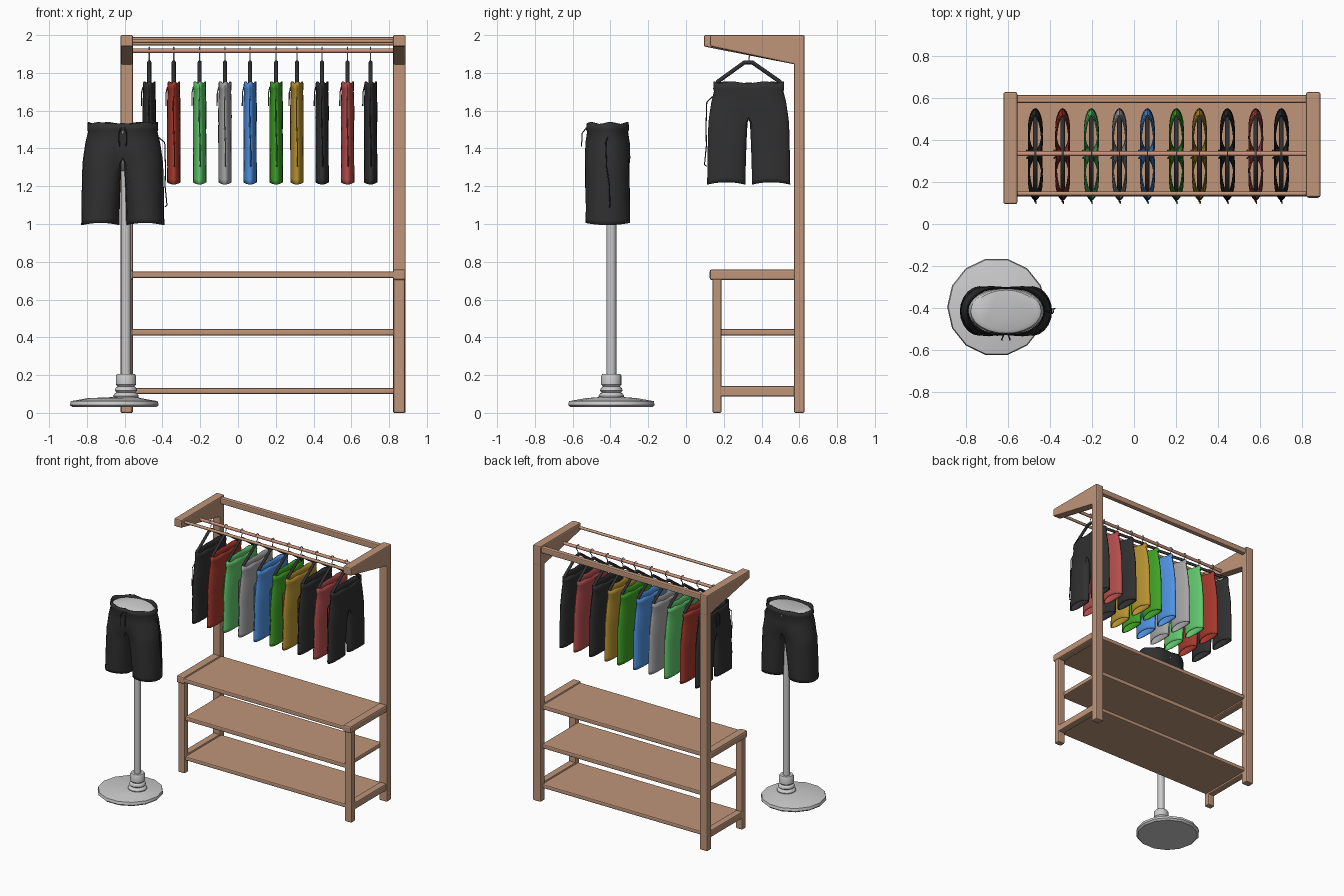
import bpy, bmesh, math
from math import sin, cos, pi, exp

if "Cube" in bpy.data.objects:
    bpy.data.objects.remove(bpy.data.objects["Cube"])


def mat(name, rgb):
    m = bpy.data.materials.new(name)
    m.diffuse_color = (*rgb, 1)
    m.use_nodes = True
    m.node_tree.nodes["Principled BSDF"].inputs["Base Color"].default_value = m.diffuse_color
    return m


WOOD = mat("wood", (.52, .30, .19))
ROD = mat("rod_wood", (.58, .29, .2))
BLACK = mat("black", (.03, .03, .03))
RED = mat("red", (.38, .04, .025))
MINT = mat("mint", (.12, .58, .15))
GREY = mat("grey", (.38, .38, .38))
BLUE = mat("blue", (.08, .29, .76))
GREEN = mat("green", (.05, .36, .02))
GOLD = mat("gold", (.48, .29, .03))
ROSE = mat("rose", (.46, .075, .075))


def finish(name, bm, m=None, smooth=None):
    bmesh.ops.recalc_face_normals(bm, faces=bm.faces)
    me = bpy.data.meshes.new(name)
    bm.to_mesh(me)
    bm.free()
    ob = bpy.data.objects.new(name, me)
    bpy.context.collection.objects.link(ob)
    if m:
        me.materials.append(m)
    if smooth:
        bpy.ops.object.select_all(action='DESELECT')
        ob.select_set(True)
        bpy.context.view_layer.objects.active = ob
        bpy.ops.object.shade_smooth_by_angle(angle=math.radians(smooth))
    return ob


def prism(name, profile, x0, x1, bevel=.008):
    """Extrude a (y, z) outline along x, with softened edges."""
    bm = bmesh.new()
    a = [bm.verts.new((x0, y, z)) for y, z in profile]
    b = [bm.verts.new((x1, y, z)) for y, z in profile]
    n = len(a)
    bm.faces.new(a)
    bm.faces.new(b[::-1])
    for i in range(n):
        bm.faces.new((a[i], a[(i + 1) % n], b[(i + 1) % n], b[i]))
    ob = finish(name, bm, WOOD)
    mod = ob.modifiers.new("soft", 'BEVEL')
    mod.width = bevel
    mod.segments = 2
    return ob


def box(name, x0, x1, y0, y1, z0, z1, bevel=.008):
    return prism(name, [(y0, z0), (y1, z0), (y1, z1), (y0, z1)], x0, x1, bevel)


def tube(name, pts, r, m=None):
    cu = bpy.data.curves.new(name, 'CURVE')
    cu.dimensions = '3D'
    cu.bevel_depth = r
    cu.bevel_resolution = 2
    cu.use_fill_caps = True
    sp = cu.splines.new('POLY')
    sp.points.add(len(pts) - 1)
    for p, c in zip(sp.points, pts):
        p.co = (*c, 1)
    ob = bpy.data.objects.new(name, cu)
    bpy.context.collection.objects.link(ob)
    if m:
        cu.materials.append(m)
    return ob


def stack(name, rings, n, smooth=30):
    """Capped stack of ellipses (x, y, rx, ry, z)."""
    bm = bmesh.new()
    rows = [[bm.verts.new((x + rx * cos(2 * pi * i / n), y + ry * sin(2 * pi * i / n), z))
             for i in range(n)] for x, y, rx, ry, z in rings]
    bm.faces.new(rows[0][::-1])
    bm.faces.new(rows[-1])
    for a, b in zip(rows, rows[1:]):
        for i in range(n):
            bm.faces.new((a[i], a[(i + 1) % n], b[(i + 1) % n], b[i]))
    return finish(name, bm, None, smooth)


# Open-ended shorts: hip rings that split into two leg tubes
def shorts(name, loc, rot, squash, m):
    bm = bmesh.new()
    N, H, CR = 32, 16, .35

    def ring_pt(i, a, b, pinch):
        t = 2 * pi * i / N
        x = a * sin(t)
        y = -b * cos(t) * (1 - pinch * exp(-(x / .06) ** 2))
        return x, y

    def vert(x, y, z):
        return bm.verts.new((x, y * squash, z))

    hips = [(.535, .186, .122, .1), (.50, .188, .125, .1), (.488, .184, .119, .1),
            (.43, .198, .13, .12), (CR, .21, .135, .22)]
    rows = []
    for k, (z, a, b, p) in enumerate(hips):
        row = []
        for i in range(N):
            x, y = ring_pt(i, a, b, p)
            wave = .005 * sin(5 * i) if k == 0 else 0
            row.append(vert(x, y, z + wave))
        rows.append(row)
    for a, b in zip(rows, rows[1:]):
        for i in range(N):
            bm.faces.new((a[i], a[(i + 1) % N], b[(i + 1) % N], b[i]))
    base = rows[-1]
    crotch = [vert(0, .105 * f, CR - .012) for f in (.55, 0, -.55)]
    for s in (1, -1):
        prev = [base[s * i % N] for i in range(H + 1)] + crotch
        start = [(v.co.x * s, v.co.y / squash) for v in prev]
        M = len(prev)
        for t in (.08, .2, .45, .75, .93, 1):
            e = t ** .45
            cur = []
            for i in range(M):
                ph = -.8 + i / H * (pi + 1.6) if i <= H else pi + .8 + (i - H) / 4 * (pi - 1.6)
                hx, hy = .119 + .101 * sin(ph), -.118 * cos(ph)
                fold = 1 + .015 * sin(3 * ph + 6 * t)
                x = start[i][0] * (1 - e) + hx * e
                y = (start[i][1] * (1 - e) + hy * e) * fold
                hem = .006 * cos(2 * ph) if t > .9 else 0
                cur.append(vert(s * x, y, CR * (1 - t) + hem))
            for i in range(M):
                bm.faces.new((prev[i], prev[(i + 1) % M], cur[(i + 1) % M], cur[i]))
            prev = cur
    ob = finish(name, bm, m, 50)
    ob.location = loc
    ob.rotation_euler.z = rot
    sol = ob.modifiers.new("cloth", 'SOLIDIFY')
    sol.thickness = .005
    # zip pull cord on the side and drawstrings at the front
    f = squash
    trims = [("side_cord", [(.19, 0, .46), (.222, -.01, .43), (.226, -.005, .3),
                            (.224, .01, .2), (.234, .012, .1), (.222, .01, .09)])]
    for s in (-1, 1):
        trims.append(("drawstring", [(s * .01, -.112 * f, .51), (s * .02, -.135 * f, .48),
                                     (s * .018, -.138 * f, .41)]))
    for part, pts in trims:
        t = tube(name + "_" + part, [(x, y * (f if part == "side_cord" else 1), z)
                                     for x, y, z in pts], .003, m)
        t.location = loc
        t.rotation_euler.z = rot
    return ob


# Rack side frames
for side, x0, x1, tip in (("left", -.622, -.556, .095), ("right", .82, .888, .128)):
    box(side + "_back_post", x0, x1, .572, .627, 0, 1.99)
    box(side + "_front_leg", x0 + .004, x1 - .004, .14, .188, 0, .71)
    box(side + "_top_shelf_rail", x0, x1, .125, .58, .703, .76, .012)
    box(side + "_bottom_rail", x0 + .006, x1 - .006, .15, .58, .088, .142)
    prism(side + "_top_arm", [(tip, 1.94), (tip, 2), (.628, 2), (.628, 1.845), (.575, 1.845)],
          x0, x1)

# Shelves and rails
for name, z0, z1, y0 in (("top_shelf", .715, .748, .13), ("middle_shelf", .41, .444, .15),
                         ("bottom_shelf", .1, .131, .15)):
    box(name, -.565, .83, y0, .6, z0, z1)
box("top_back_rail", -.565, .83, .577, .615, 1.945, 1.99)
tube("front_rod", [(-.57, .145, 1.968), (.83, .145, 1.968)], .011, WOOD)
tube("hanging_rod", [(-.57, .335, 1.917), (.83, .335, 1.917)], .012, ROD)

# Hangers and hanging shorts
row = [(-.47, BLACK), (-.34, RED), (-.203, MINT), (-.069, GREY), (.064, BLUE),
       (.202, GREEN), (.312, GOLD), (.445, BLACK), (.58, ROSE), (.702, BLACK)]
for k, (x, m) in enumerate(row):
    shorts(f"hanging_shorts_{k}", (x, .332, 1.215), -pi / 2, .3, m)
    tube(f"hanger_{k}", [(x, .155, 1.715), (x, .17, 1.755), (x, .31, 1.856), (x, .35, 1.856),
                         (x, .495, 1.755), (x, .51, 1.715)], .011, BLACK)
    hook = [(x, .332, 1.86), (x, .335, 1.885)]
    hook += [(x, .335 + .019 * sin(a), 1.917 - .019 * cos(a))
             for a in [.4 + j * .55 for j in range(8)]]
    tube(f"hanger_hook_{k}", hook, .003, GREY)

# Display stand with half-body form
PX, PY = -.593, -.395
stack("stand_base", [(-.655, PY, .222, .222, .03), (-.655, PY, .235, .235, .042),
                     (-.655, PY, .23, .23, .062), (-.655, PY, .14, .14, .078),
                     (PX, PY, .06, .06, .084)], 14)
stack("stand_collar", [(PX, PY, r, r, z) for r, z in
                       ((.065, .078), (.068, .09), (.06, .102), (.05, .108), (.06, .118),
                        (.055, .132), (.045, .14), (.054, .15), (.054, .195), (.047, .207))], 16)
stack("stand_pole", [(PX, PY, .026, .026, .1), (PX, PY, .026, .026, 1.33)], 16)
stack("hip_form", [(PX, PY, .03, .03, 1.28), (-.608, -.412, .1, .08, 1.335),
                   (-.61, -.415, .185, .108, 1.38), (-.61, -.415, .182, .11, 1.45),
                   (-.61, -.415, .168, .106, 1.515), (-.61, -.41, .15, .095, 1.525)], 24, 40)
shorts("display_shorts", (-.61, -.415, 1), 0, 1, BLACK)
